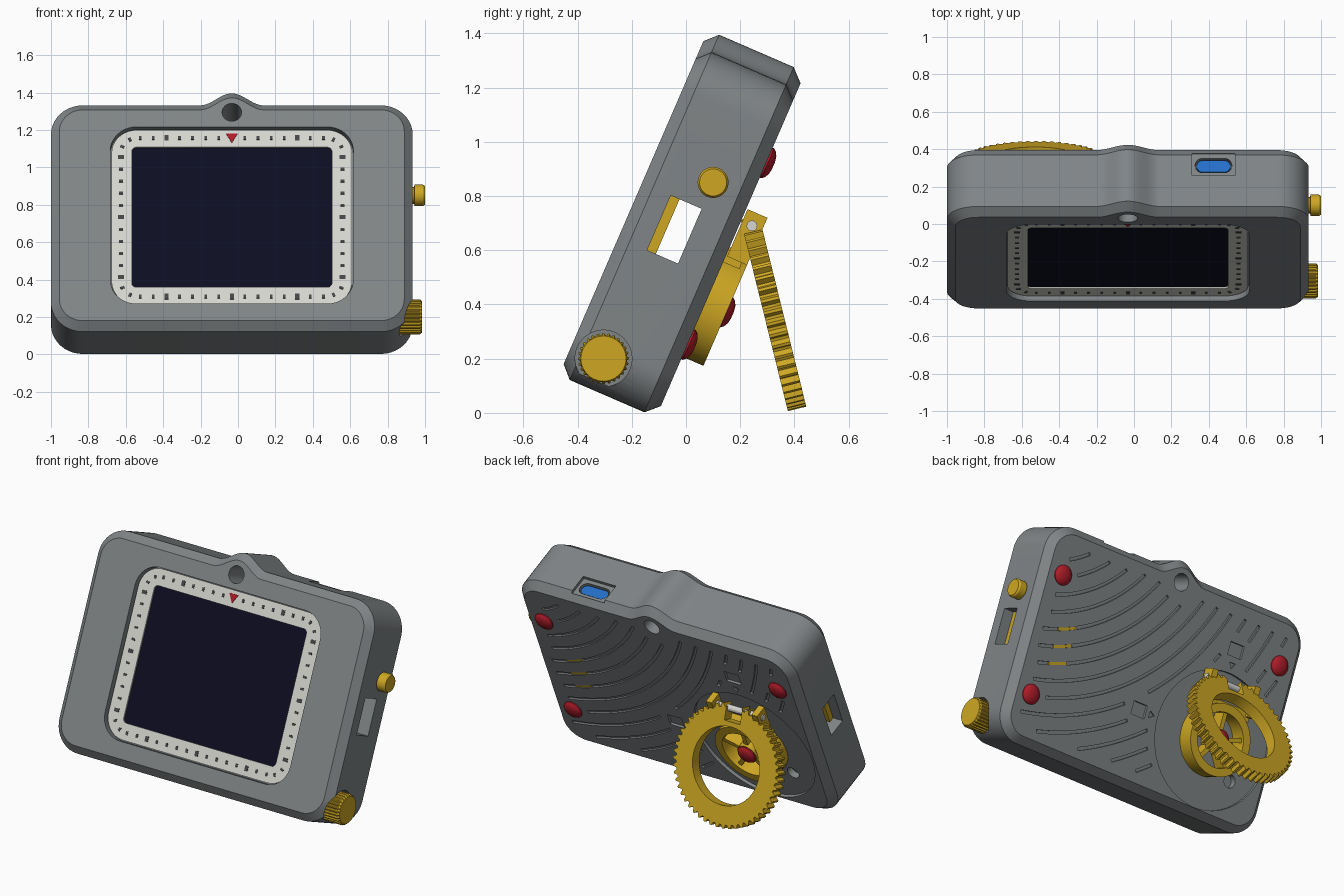
import bpy, bmesh
from math import sin, cos, pi, radians, sqrt, hypot
from mathutils import Matrix, Vector

cube = bpy.data.objects.get("Cube")
if cube:
    bpy.data.objects.remove(cube)


def material(name, rgb):
    m = bpy.data.materials.new(name)
    m.use_nodes = True
    m.diffuse_color = (*rgb, 1)
    m.node_tree.nodes["Principled BSDF"].inputs["Base Color"].default_value = (*rgb, 1)
    return m


GREY = material("body grey", (0.215, 0.232, 0.24))
GOLD = material("gold", (0.62, 0.39, 0.017))
RED = material("red", (0.43, 0.012, 0.022))
PALE = material("pale bezel", (0.67, 0.67, 0.63))
DARK = material("dark marks", (0.06, 0.06, 0.065))
NAVY = material("screen navy", (0.004, 0.004, 0.016))
BLUE = material("port blue", (0.018, 0.16, 0.58))

# Frames: the case leans back; y is the extrusion axis in each frame
TILT = radians(23.4)
BODY = Matrix.Translation((-0.033, 0.6 * sin(TILT), 0.6 * cos(TILT))) @ Matrix.Rotation(-TILT, 4, "X")
SIDE = BODY @ Matrix.Rotation(-pi / 2, 4, "Z")
TOP = BODY @ Matrix.Rotation(pi / 2, 4, "X")
LEG = Matrix.Translation((-0.53, 0.322, 0.37)) @ Matrix.Rotation(radians(13.9), 4, "X")
FRONT, BACK = -0.486, -0.095


def circle(r, n=40, cx=0, cz=0, rot=0):
    return [(cx + r * cos(2 * pi * i / n + rot), cz + r * sin(2 * pi * i / n + rot)) for i in range(n)]


def corner(cx, cz, r, quarter, n=10):
    return [(cx + r * cos(pi / 2 * (quarter + i / n)), cz + r * sin(pi / 2 * (quarter + i / n)))
            for i in range(n + 1)]


def rrect(hx, hz, r, cx=0, cz=0):
    x, z = hx - r, hz - r
    return (corner(cx + x, cz + z, r, 0) + corner(cx - x, cz + z, r, 1)
            + corner(cx - x, cz - z, r, 2) + corner(cx + x, cz - z, r, 3))


def rect(hx, hz, cx=0, cz=0, rot=0):
    return [(cx + a * hx * cos(rot) - b * hz * sin(rot), cz + a * hx * sin(rot) + b * hz * cos(rot))
            for a, b in ((1, 1), (-1, 1), (-1, -1), (1, -1))]


def gear(ro, ri, teeth):
    n = teeth * 4
    return [((ro if i % 4 < 2 else ri) * cos(2 * pi * i / n), (ro if i % 4 < 2 else ri) * sin(2 * pi * i / n))
            for i in range(n)]


def prism(pts, w0, w1):
    return [(pts, w0), (pts, w1)]


def tube(outer, inner, w0, w1):
    return [(outer, w0), (outer, w1), (inner, w1), (inner, w0)]


def solid(name, shells, mat=None, frame=BODY, hollow=False):
    """Loft each shell through its rings; hollow shells close back on themselves."""
    bm = bmesh.new()
    for shell in shells:
        rings = [[bm.verts.new(frame @ Vector((x, w, z))) for x, z in pts] for pts, w in shell]
        pairs = list(zip(rings, rings[1:]))
        if hollow:
            pairs.append((rings[-1], rings[0]))
        else:
            bm.faces.new(rings[0])
            bm.faces.new(rings[-1])
        for a, b in pairs:
            for i in range(len(a)):
                j = (i + 1) % len(a)
                bm.faces.new((a[i], a[j], b[j], b[i]))
    bmesh.ops.recalc_face_normals(bm, faces=bm.faces)
    mesh = bpy.data.meshes.new(name)
    bm.to_mesh(mesh)
    bm.free()
    ob = bpy.data.objects.new(name, mesh)
    bpy.context.collection.objects.link(ob)
    if mat:
        mesh.materials.append(mat)
    return ob


def cut(target, shells, frame=BODY):
    tool = solid("cutter", shells, GREY if target.name == "case" else GOLD, frame)
    tool.hide_render = True
    mod = target.modifiers.new("cut", "BOOLEAN")
    mod.object, mod.solver = tool, "EXACT"
    bpy.context.view_layer.objects.active = target
    bpy.ops.object.modifier_apply(modifier=mod.name)
    bpy.data.objects.remove(tool)


# Case: rounded outline with a strap lug bump and chamfered rims
def case_outline(inset):
    pts = rrect(0.967 - inset, 0.659 - inset, 0.17 - inset)
    bump = [(0.17 - 0.34 * i / 24, 0.659 - inset + 0.035 * (1 - cos(2 * pi * i / 24))) for i in range(25)]
    return pts[:11] + bump + pts[11:]


case = solid("case", [[(case_outline(0.045), FRONT), (case_outline(0), FRONT + 0.044),
                       (case_outline(0), BACK - 0.047), (case_outline(0.045), BACK)]], GREY)

DX, DZ = -0.497, -0.2
FEET = [(0.82, 0.365), (-0.82, 0.365), (0.82, -0.365)]
POCKETS = [(DX, DZ + 0.55), (DX + 0.55, DZ)]

# Openings: screen pocket, lug hole, stand recess, small pockets
cut(case, [prism(rrect(0.65, 0.515, 0.14), FRONT - 0.1, FRONT + 0.045),
           prism(circle(0.052, 32, 0, 0.6), -0.7, 0.1),
           prism(circle(0.41, 80, DX, DZ), BACK - 0.02, 0.1)]
    + [prism(rect(0.05, 0.04, x, z), BACK - 0.015, 0.1) for x, z in POCKETS])
cut(case, [prism(circle(0.04, 24, DX - 0.21, DZ - 0.18), BACK - 0.06, 0.1),
           prism(circle(0.025, 3, DX, DZ + 0.46, -pi / 2), BACK - 0.01, 0.1),
           prism(circle(0.025, 3, DX + 0.46, DZ, pi), BACK - 0.01, 0.1)])
cut(case, [prism(rect(0.062, 0.11, 0.308, 0.004), -1.2, 1.2),
           prism(circle(0.105, 40, 0.359, -0.537), 0.9, 1.2)], SIDE)
cut(case, [prism(rect(0.115, 0.066, 0.458, 0.196), 0.64, 0.8)], TOP)
cut(case, [prism(rrect(0.098, 0.042, 0.041, 0.458, 0.196), 0.6, 0.7)], TOP)


# Curved grooves sweeping over the back
def strip(points, cx, cz, half):
    sides = []
    for s in (half, -half):
        sides.append([(x + s * (x - cx) / hypot(x - cx, z - cz), z + s * (z - cz) / hypot(x - cx, z - cz))
                      for x, z in points])
    return sides[0] + sides[1][::-1]


def clear(x, z):
    away = [(DX, DZ, 0.45), (0, 0.6, 0.12)] + [(*f, 0.09) for f in FEET] + [(*p, 0.1) for p in POCKETS]
    return abs(x) < 0.86 and abs(z) < 0.56 and all(hypot(x - a, z - b) > r for a, b, r in away)


AX = 1.1
grooves = []
for k in range(5, 27):
    r, run = k * 0.1, []
    steps = int(r * pi / 2 / 0.03)
    for i in range(steps + 1):
        a = pi + pi / 2 * i / steps
        p = (AX + r * cos(a), AX + r * sin(a))
        if clear(*p):
            run.append(p)
        if run and (not clear(*p) or i == steps):
            if len(run) > 2:
                grooves.append(prism(strip(run, AX, AX, 0.009), BACK - 0.012, 0.05))
            run = []
cut(case, grooves)

# Gold seen through three vents and inside the side slot
vents = []
for r in (1.1, 1.2, 1.3):
    arc = [(0.63 + 0.02 * i, AX - sqrt(r * r - (0.63 + 0.02 * i - AX) ** 2)) for i in range(7)]
    vents.append(prism(strip(arc, AX, AX, 0.0085), BACK - 0.013, BACK - 0.004))
solid("vent_inserts", vents, GOLD)
solid("inner_board", [prism(rect(0.0175, 0.112, 0.3525, 0.004), -0.9, 0.9)], GOLD, SIDE)

# Screen, bezel and scale marks
solid("screen", [prism(rrect(0.55, 0.42, 0.03), -0.45, -0.443)], NAVY)
solid("bezel", [tube(rrect(0.643, 0.508, 0.135), rrect(0.535, 0.408, 0.025), -0.46, -0.439)], PALE, hollow=True)
marks = []
for k in range(-7, 8):
    for side in (1, -1):
        h = (0.011, 0.016) if k % 5 == 0 else (0.007, 0.011)
        if k or side < 0:
            marks.append(rect(*h, k * 0.07, side * 0.462))
        if abs(k) < 6:
            marks.append(rect(h[1], h[0], side * 0.592, k * 0.07))
for sx in (1, -1):
    for sz in (1, -1):
        for a in (radians(25), radians(65)):
            marks.append(rect(0.011, 0.007, sx * (0.508 + 0.085 * cos(a)), sz * (0.375 + 0.085 * sin(a)),
                              a * sx * sz))
solid("scale_marks", [prism(m, -0.463, -0.459) for m in marks], DARK)
solid("top_pointer", [prism(circle(0.036, 3, 0, 0.468, -pi / 2), -0.464, -0.459)], RED)

# Port on the top edge
solid("port", [prism(rrect(0.09, 0.034, 0.033, 0.458, 0.196), 0.59, 0.63)], BLUE, TOP)

# Side button and knurled knob
solid("side_button", [[(circle(0.045, 32, 0.246, 0.22), 0.94), (circle(0.045, 32, 0.246, 0.22), 0.975),
                       (circle(0.057, 32, 0.246, 0.22), 0.976), (circle(0.057, 32, 0.246, 0.22), 1.022),
                       (circle(0.05, 32, 0.246, 0.22), 1.033)]], GOLD, SIDE)
knob = SIDE @ Matrix.Translation((0.359, 0, -0.537))
solid("side_knob", [[(gear(0.094, 0.087, 28), 0.86), (gear(0.094, 0.087, 28), 1.005),
                     (gear(0.083, 0.083, 28), 1.018)]], GOLD, knob)


# Rubber feet
def foot(x, z, w):
    profile = [(0.06, -0.02), (0.06, 0.006), (0.052, 0.016), (0.036, 0.025), (0.015, 0.029)]
    return [(circle(r, 24, x, z), w + h) for r, h in profile]


solid("feet", [foot(x, z, BACK) for x, z in FEET] + [foot(DX, DZ, -0.015)], RED)

# Stand hub: ring, spokes and centre boss
solid("hub_ring", [tube(circle(0.215, 60, DX, DZ), circle(0.165, 60, DX, DZ), -0.12, -0.01)],
      GOLD, hollow=True)
spokes = [rect(0.06, 0.014, DX + 0.115 * cos(a), DZ + 0.115 * sin(a), a)
          for a in [pi / 2 + 2 * pi * i / 5 for i in range(5)]]
solid("hub_spokes", [prism(s, -0.12, -0.03) for s in spokes]
      + [prism(circle(0.065, 30, DX, DZ), -0.12, -0.015)], GOLD)

# Hinge bracket and pin
solid("hinge_bracket", [prism(rect(0.02, 0.095, DX + s * 0.16, DZ + 0.285), -0.09, -0.01) for s in (1, -1)]
      + [prism(rect(0.17, 0.03, DX, DZ + 0.195), -0.1, -0.03)], GOLD)
solid("hinge_pin", [prism(circle(0.02, 12, 0.051, DZ + 0.33), DX - 0.187, DX + 0.187)], PALE, SIDE)

# Toothed ring that props the case up
leg = solid("stand_ring", [tube(gear(0.366, 0.345, 52), circle(0.232, 208), -0.035, 0.035)],
            GOLD, LEG, hollow=True)
cut(leg, [prism(rect(0.055, 0.08, 0, 0.34), -0.1, 0.1)], LEG)

# Smooth the curved walls, keep creases sharp
bpy.ops.object.select_all(action="DESELECT")
for ob in bpy.context.collection.objects:
    if ob.type == "MESH":
        ob.select_set(True)
        bpy.context.view_layer.objects.active = ob
bpy.ops.object.shade_smooth_by_angle(angle=radians(25))
